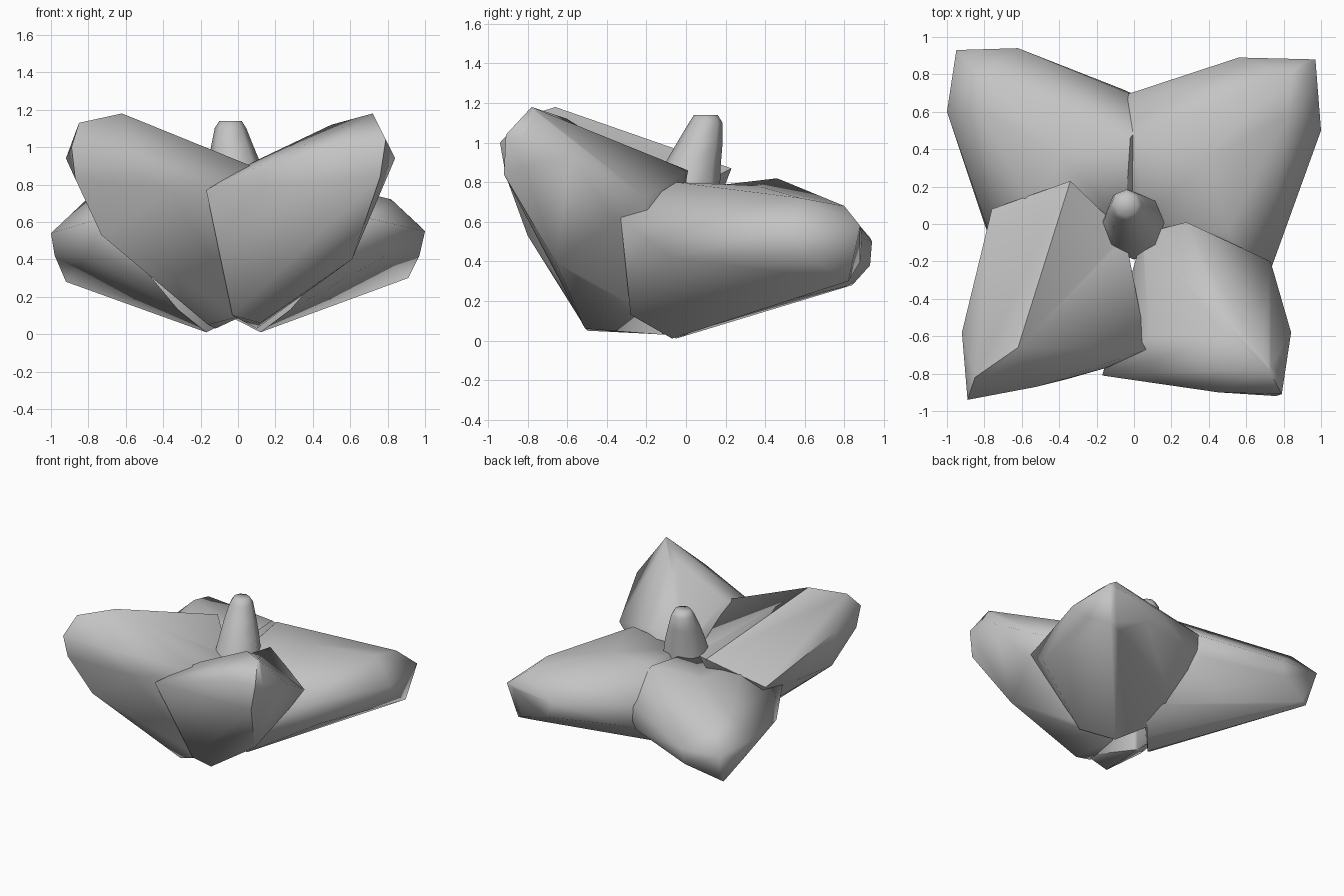
import bpy, bmesh, math
from mathutils import Vector

grey = bpy.data.materials.new("stone_grey")
grey.diffuse_color = (0.55, 0.55, 0.55, 1)


def finish(name, bm, angle):
    bmesh.ops.recalc_face_normals(bm, faces=bm.faces)
    me = bpy.data.meshes.new(name)
    bm.to_mesh(me)
    bm.free()
    ob = bpy.data.objects.new(name, me)
    bpy.context.collection.objects.link(ob)
    me.materials.append(grey)
    bpy.ops.object.select_all(action='DESELECT')
    ob.select_set(True)
    bpy.context.view_layer.objects.active = ob
    bpy.ops.object.shade_smooth_by_angle(angle=math.radians(angle))
    return ob


def petal(name, axis, dip, keel, belly, shoulders, crest, tip):
    """Thick faceted petal: a convex skin, folded along a shallow top crease."""
    bm = bmesh.new()
    for p in keel + belly + shoulders + crest + tip:
        bm.verts.new(p)
    bmesh.ops.convex_hull(bm, input=bm.verts)
    loose = [v for v in bm.verts if not v.link_faces]
    bmesh.ops.delete(bm, geom=loose, context='VERTS')
    # crease running from the middle towards the tip
    start, out = Vector((0, -0.03, 0)), Vector(axis).normalized()
    side = Vector((-out.y, out.x, 0))
    bmesh.ops.bisect_plane(bm, geom=bm.verts[:] + bm.edges[:] + bm.faces[:],
                           plane_co=start, plane_no=side, dist=0.02)
    for v in bm.verts:
        rel = v.co - start
        r = rel.dot(out)
        if abs(rel.dot(side)) < 0.03 and v.co.z > 0.7 and r < 0.85:
            v.co.z -= dip * min(1, 1 - r / 0.85)
    return finish(name, bm, 62)


# Two raised front petals
petal("front_right_petal", (1, -1, 0), 0.10,
      keel=[(0.12, -0.51, 0.06), (0.61, -0.66, 0.40), (0.10, -0.12, 0.03)],
      belly=[(0.25, -0.22, 0.15), (0.69, -0.36, 0.60), (-0.03, -0.53, 0.10),
             (-0.02, -0.63, 0.42)],
      shoulders=[(0.73, -0.20, 0.72), (-0.17, -0.81, 0.77), (0.08, -0.60, 0.92)],
      crest=[(0.05, -0.05, 0.82), (0.28, 0.01, 0.86), (0.50, -0.60, 1.12)],
      tip=[(0.72, -0.78, 1.18), (0.84, -0.58, 0.94), (0.79, -0.91, 1.04),
           (0.76, -0.92, 0.84), (0.45, -0.90, 0.98)])
petal("front_left_petal", (-1, -1, 0), 0.10,
      keel=[(-0.16, -0.50, 0.05), (-0.73, -0.80, 0.53), (-0.12, -0.10, 0.03)],
      belly=[(-0.28, -0.12, 0.17), (-0.75, -0.33, 0.60), (0.03, -0.50, 0.10),
             (0.03, -0.63, 0.45), (-0.36, -0.83, 0.78)],
      shoulders=[(-0.76, 0.08, 0.70), (0.07, -0.67, 0.90), (-0.15, -0.77, 0.80)],
      crest=[(-0.05, -0.05, 0.82), (-0.34, 0.23, 0.87), (-0.62, -0.66, 1.18)],
      tip=[(-0.85, -0.82, 1.13), (-0.92, -0.58, 0.94), (-0.89, -0.94, 1.00),
           (-0.87, -0.91, 0.83), (-0.52, -0.87, 0.96)])

# Two lower back petals
petal("back_right_petal", (1, 1, 0), 0.08,
      keel=[(0.12, -0.07, 0.01), (0.43, 0.36, 0.18), (0.80, 0.78, 0.29)],
      belly=[(0.28, -0.28, 0.13), (0.79, -0.08, 0.42), (0.97, 0.62, 0.42),
             (-0.15, 0.28, 0.15), (0.05, 0.72, 0.42), (0.62, 0.88, 0.40)],
      shoulders=[(0.70, -0.33, 0.62), (0.50, -0.05, 0.80),
                 (-0.20, 0.64, 0.62), (0.02, 0.46, 0.82)],
      crest=[(0.05, 0.00, 0.84), (0.40, 0.36, 0.81)],
      tip=[(0.82, 0.58, 0.72), (0.84, 0.80, 0.68), (0.97, 0.88, 0.58),
           (1.00, 0.50, 0.55), (0.56, 0.89, 0.53), (0.91, 0.82, 0.30)])
petal("back_left_petal", (-1, 1, 0), 0.08,
      keel=[(-0.17, -0.05, 0.01), (-0.43, 0.36, 0.18), (-0.80, 0.80, 0.28)],
      belly=[(-0.32, -0.20, 0.13), (-0.80, 0.00, 0.42), (-0.98, 0.66, 0.42),
             (0.12, 0.28, 0.15), (-0.06, 0.72, 0.42), (-0.64, 0.93, 0.38)],
      shoulders=[(-0.73, -0.18, 0.62), (-0.50, -0.02, 0.80),
                 (0.12, 0.64, 0.62), (-0.02, 0.46, 0.82)],
      crest=[(-0.05, 0.00, 0.84), (-0.40, 0.36, 0.81)],
      tip=[(-0.82, 0.62, 0.71), (-0.82, 0.80, 0.67), (-0.95, 0.93, 0.52),
           (-1.00, 0.60, 0.54), (-0.62, 0.94, 0.50), (-0.92, 0.84, 0.28)])

# Tapered centre stub, leaning back
rings = [((0.0, -0.01, 0.70), 0.18), ((-0.01, 0.03, 0.88), 0.145),
         ((-0.03, 0.07, 1.00), 0.115), ((-0.04, 0.10, 1.10), 0.085),
         ((-0.04, 0.10, 1.14), 0.06)]
n = 8
bm = bmesh.new()
loops = []
for c, r in rings:
    loops.append([bm.verts.new(Vector(c) + Vector((r * math.cos(math.tau * i / n),
                                                   r * math.sin(math.tau * i / n), 0)))
                  for i in range(n)])
for a, b in zip(loops, loops[1:]):
    for i in range(n):
        j = (i + 1) % n
        bm.faces.new((a[i], a[j], b[j], b[i]))
bm.faces.new(loops[0][::-1])
bm.faces.new(loops[-1])
finish("centre_stub", bm, 60)
